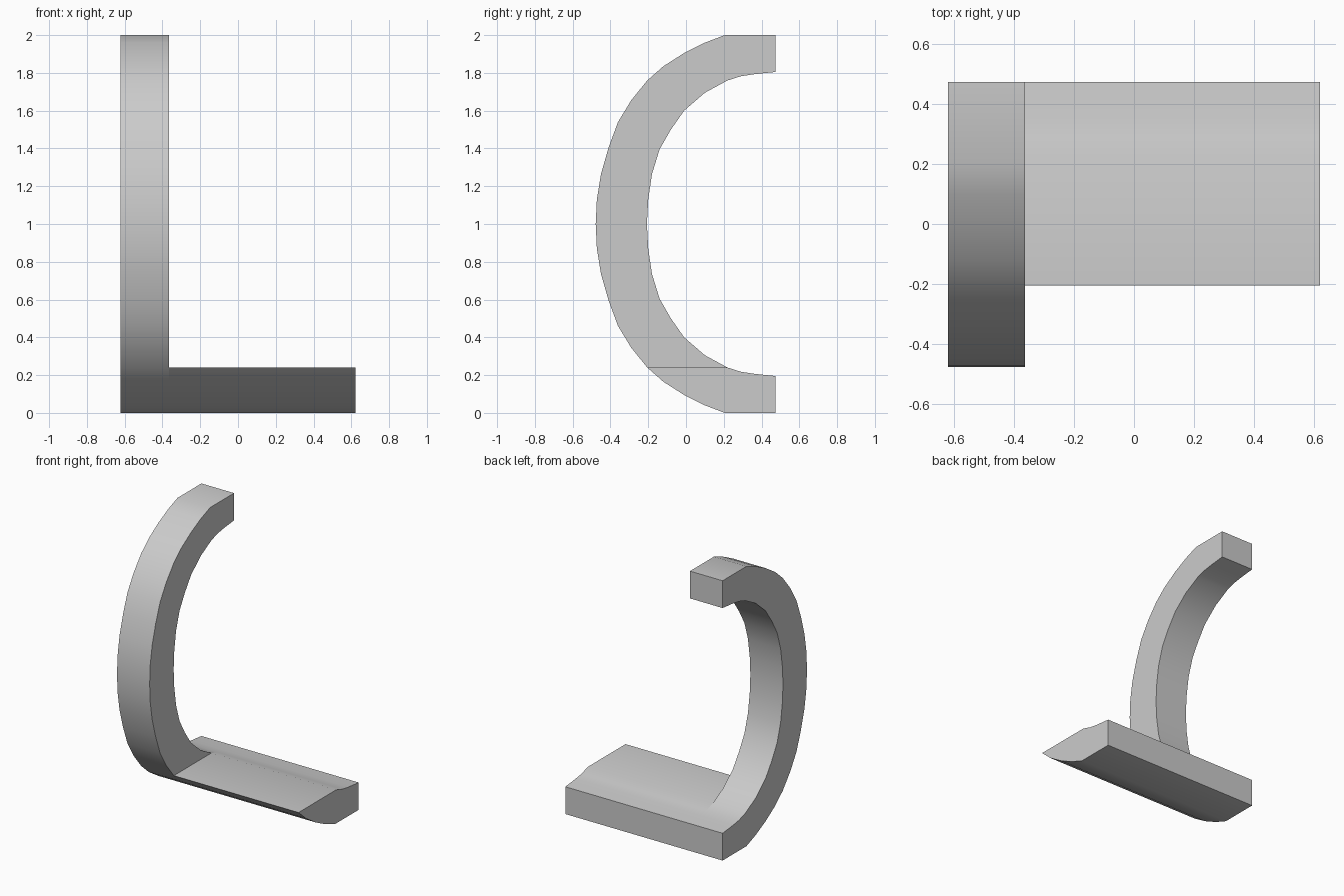
import bpy
import bmesh
import math

cube = bpy.data.objects.get("Cube")
if cube:
    bpy.data.objects.remove(cube, do_unlink=True)

grey = bpy.data.materials.new("plain grey")
grey.use_nodes = True
colour = (0.6, 0.6, 0.6, 1)
grey.diffuse_color = colour
grey.node_tree.nodes["Principled BSDF"].inputs["Base Color"].default_value = colour


def extrude_profile(name, points, x0, x1):
    """Extrude a closed (y, z) outline along x."""
    bm = bmesh.new()
    face = bm.faces.new([bm.verts.new((x0, y, z)) for y, z in points])
    result = bmesh.ops.extrude_face_region(bm, geom=[face])
    for item in result["geom"]:
        if isinstance(item, bmesh.types.BMVert):
            item.co.x = x1
    bmesh.ops.recalc_face_normals(bm, faces=bm.faces)
    mesh = bpy.data.meshes.new(name)
    bm.to_mesh(mesh)
    bm.free()
    mesh.materials.append(grey)
    obj = bpy.data.objects.new(name, mesh)
    bpy.context.collection.objects.link(obj)
    bpy.ops.object.select_all(action="DESELECT")
    obj.select_set(True)
    bpy.context.view_layer.objects.active = obj
    bpy.ops.object.shade_smooth_by_angle(angle=math.radians(30))


# Lower half of the bow, from the open end to the middle
outer = [(0.475, 0), (0.205, 0), (0.1, 0.04), (-0.01, 0.095), (-0.12, 0.165),
         (-0.205, 0.24), (-0.29, 0.345), (-0.36, 0.46), (-0.41, 0.595),
         (-0.45, 0.735), (-0.472, 0.87), (-0.478, 1)]
inner = [(0.475, 0.195), (0.36, 0.207), (0.29, 0.218), (0.22, 0.24), (0.1, 0.305),
         (-0.01, 0.4), (-0.08, 0.5), (-0.14, 0.605), (-0.18, 0.735),
         (-0.2, 0.87), (-0.207, 1)]


def mirrored(half):
    """Continue a half curve over the middle height."""
    return half + [(y, 2 - z) for y, z in reversed(half[:-1])]


# Curved upright
extrude_profile("curved_upright", mirrored(outer) + mirrored(inner)[::-1], -0.622, -0.364)

# Foot bar: the lower end of the same curve, cut level
foot = [(y, z) for y, z in outer if z <= 0.24] + [(y, z) for y, z in reversed(inner) if z <= 0.24]
extrude_profile("foot_bar", foot, -0.364, 0.622)
